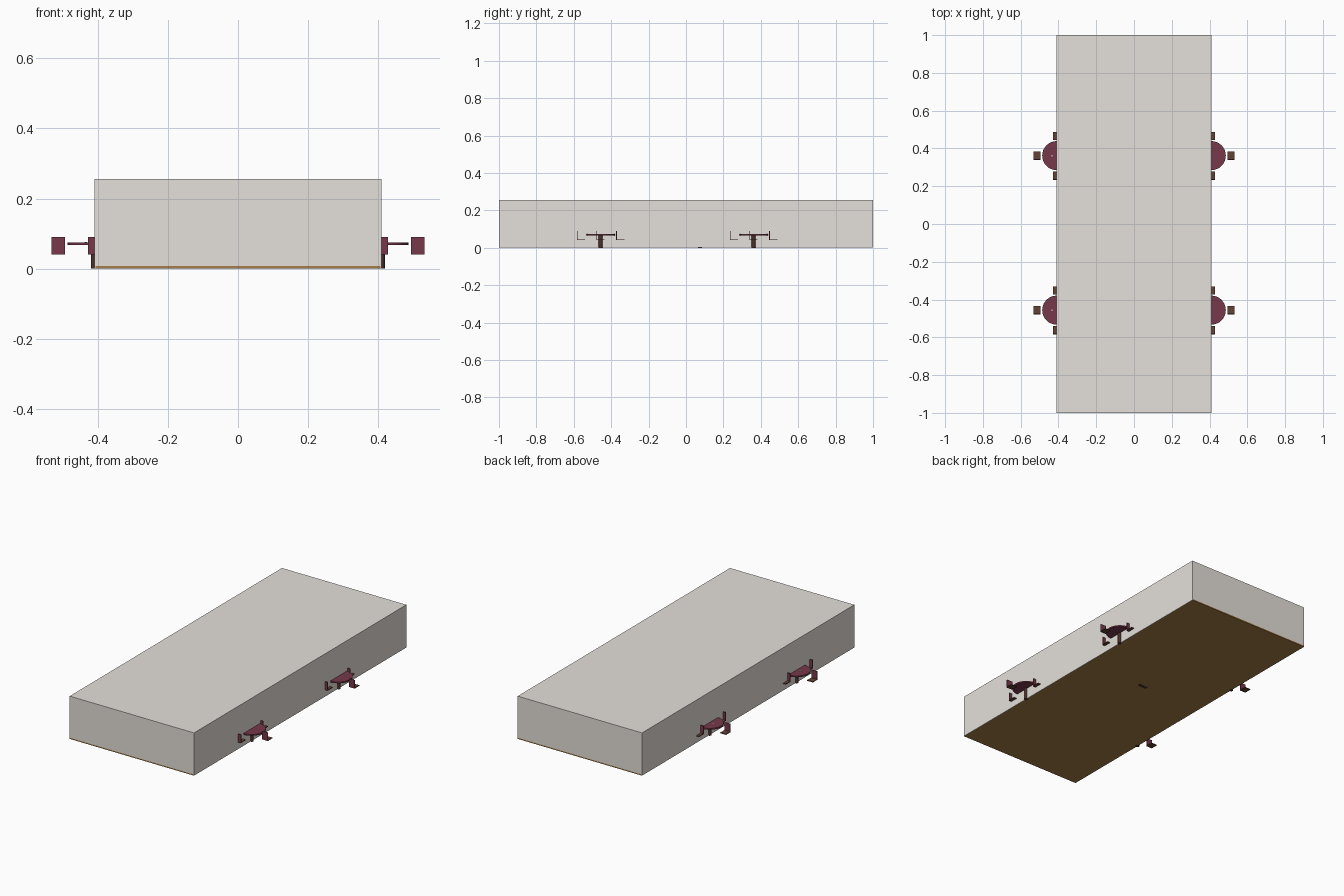
import bpy

cube = bpy.data.objects.get("Cube")
if cube:
    bpy.data.objects.remove(cube)


def material(name, rgb):
    m = bpy.data.materials.new(name)
    m.use_nodes = True
    m.diffuse_color = (*rgb, 1)
    m.node_tree.nodes["Principled BSDF"].inputs["Base Color"].default_value = (*rgb, 1)
    return m


STONE = material("pale stone", (0.78, 0.745, 0.7))
FLOOR = material("floor brown", (0.385, 0.205, 0.065))
MAROON = material("maroon", (0.18, 0.04, 0.07))
SEAT = material("seat brown", (0.125, 0.054, 0.035))
DARK = material("dark wood", (0.07, 0.03, 0.025))
WHITE = material("white", (0.8, 0.8, 0.8))


def box(name, lo, hi, mat):
    center = [(a + b) / 2 for a, b in zip(lo, hi)]
    bpy.ops.mesh.primitive_cube_add(size=1, location=center)
    ob = bpy.context.object
    ob.name = name
    ob.scale = [b - a for a, b in zip(lo, hi)]
    bpy.ops.object.transform_apply(location=False, rotation=False)
    ob.data.materials.append(mat)


def cylinder(name, x, y, z0, z1, radius, mat, sides=32):
    bpy.ops.mesh.primitive_cylinder_add(vertices=sides, radius=radius, depth=z1 - z0,
                                        location=(x, y, (z0 + z1) / 2))
    ob = bpy.context.object
    ob.name = name
    ob.data.materials.append(mat)
    bpy.ops.object.shade_smooth_by_angle()


def chair(x, y):
    # Every chair faces the same way, with its back towards the front
    w = 0.019
    box("chair_seat", (x - w, y - 0.021, 0.041), (x + w, y + 0.021, 0.045), SEAT)
    box("chair_back", (x - w, y - 0.023, 0.041), (x + w, y - 0.019, 0.091), MAROON)


def table_set(x, y):
    cylinder("table_top", x, y, 0.067, 0.075, 0.077, MAROON)
    cylinder("table_pedestal", x, y, 0, 0.067, 0.011, DARK, 16)
    cylinder("table_ornament", x - 0.025, y, 0.075, 0.076, 0.004, WHITE, 8)
    for dx, dy in ((1, 0), (-1, 0), (0, 1), (0, -1)):
        chair(x + dx * 0.104, y + dy * 0.105)


# Building block, its floor slab and the wall feet that cover the slab's long edges
box("hall", (-0.41, -1, 0.008), (0.41, 1, 0.256), STONE)
box("floor", (-0.407, -1, 0.001), (0.407, 1, 0.008), FLOOR)
box("right_wall_foot", (-0.41, -1, 0.001), (-0.407, 1, 0.008), STONE)
box("left_wall_foot", (0.407, -1, 0.001), (0.41, 1, 0.008), STONE)

# Small dark plate under the middle of the floor
box("floor_plate", (-0.03, 0.065, 0.0004), (0.03, 0.085, 0.001), DARK)

# Tables straddling the two side walls
for tx in (-0.409, 0.409):
    for ty in (-0.456, 0.362):
        table_set(tx, ty)
